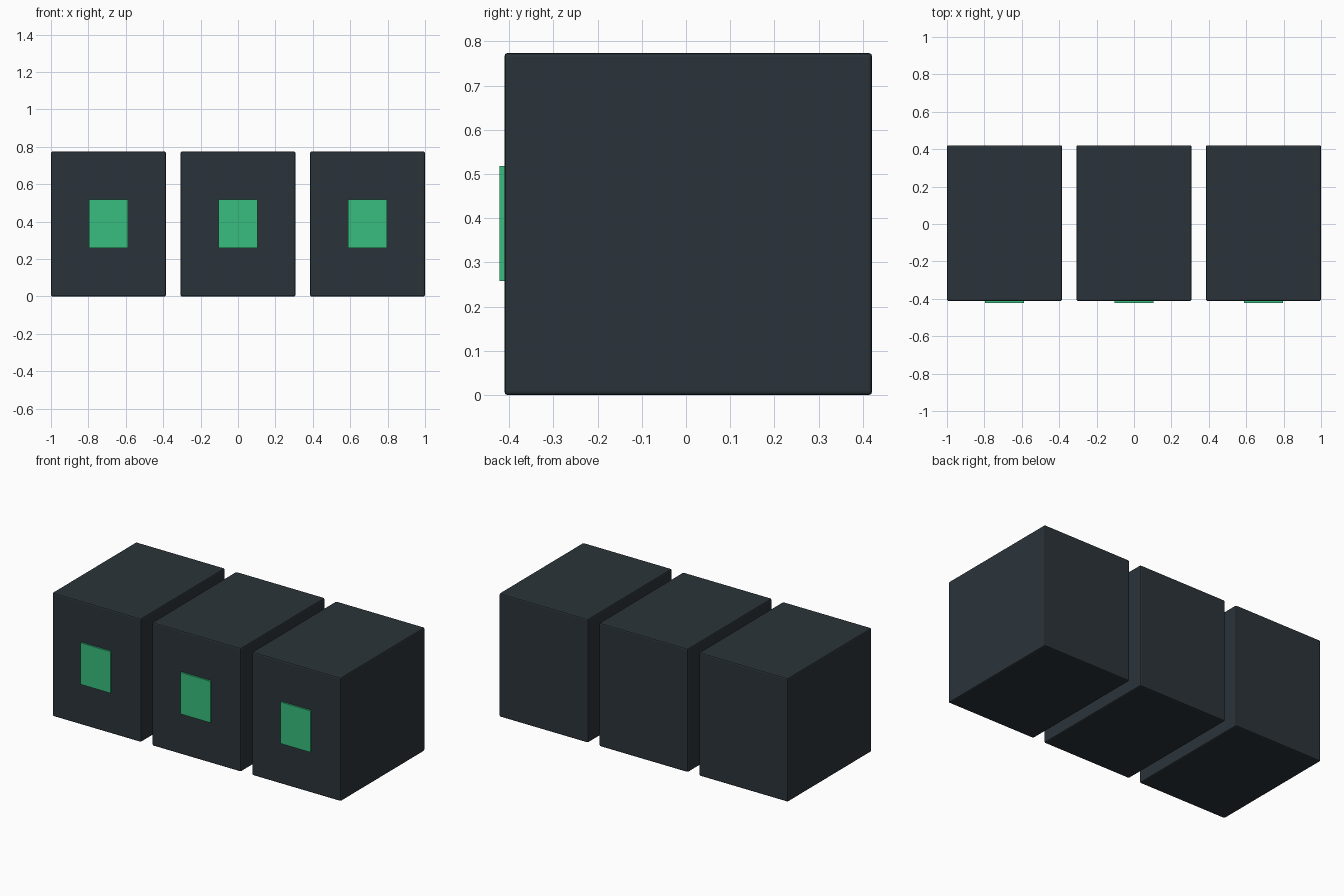
import bpy

if "Cube" in bpy.data.objects:
    bpy.data.objects.remove(bpy.data.objects["Cube"])


def material(name, color):
    m = bpy.data.materials.new(name)
    m.diffuse_color = color
    m.use_nodes = True
    m.node_tree.nodes["Principled BSDF"].inputs["Base Color"].default_value = m.diffuse_color
    return m


def box(name, lo, hi, mat, bevel=0.0):
    size = [b - a for a, b in zip(lo, hi)]
    centre = [(a + b) / 2 for a, b in zip(lo, hi)]
    bpy.ops.mesh.primitive_cube_add(size=1, location=centre)
    ob = bpy.context.object
    ob.name = name
    ob.scale = size
    bpy.ops.object.transform_apply(location=False, rotation=False, scale=True)
    ob.data.materials.append(mat)
    if bevel:
        mod = ob.modifiers.new("soft_edges", 'BEVEL')
        mod.width = bevel
        mod.segments = 2
    return ob


dark = material("dark_casing", (0.024, 0.034, 0.042, 1))
green = material("green_panel", (0.04, 0.51, 0.21, 1))

HALF_W, HEIGHT, SPACING = 0.3075, 0.774, 0.6925
for side, i in (("left", -1), ("middle", 0), ("right", 1)):
    x = i * SPACING
    # dark casing with slightly softened edges
    box(side + "_casing", (x - HALF_W, -0.411, 0), (x + HALF_W, 0.421, HEIGHT), dark, 0.008)
    # green panel on the front face
    box(side + "_panel", (x - 0.104, -0.422, 0.258), (x + 0.104, -0.410, 0.518), green)
